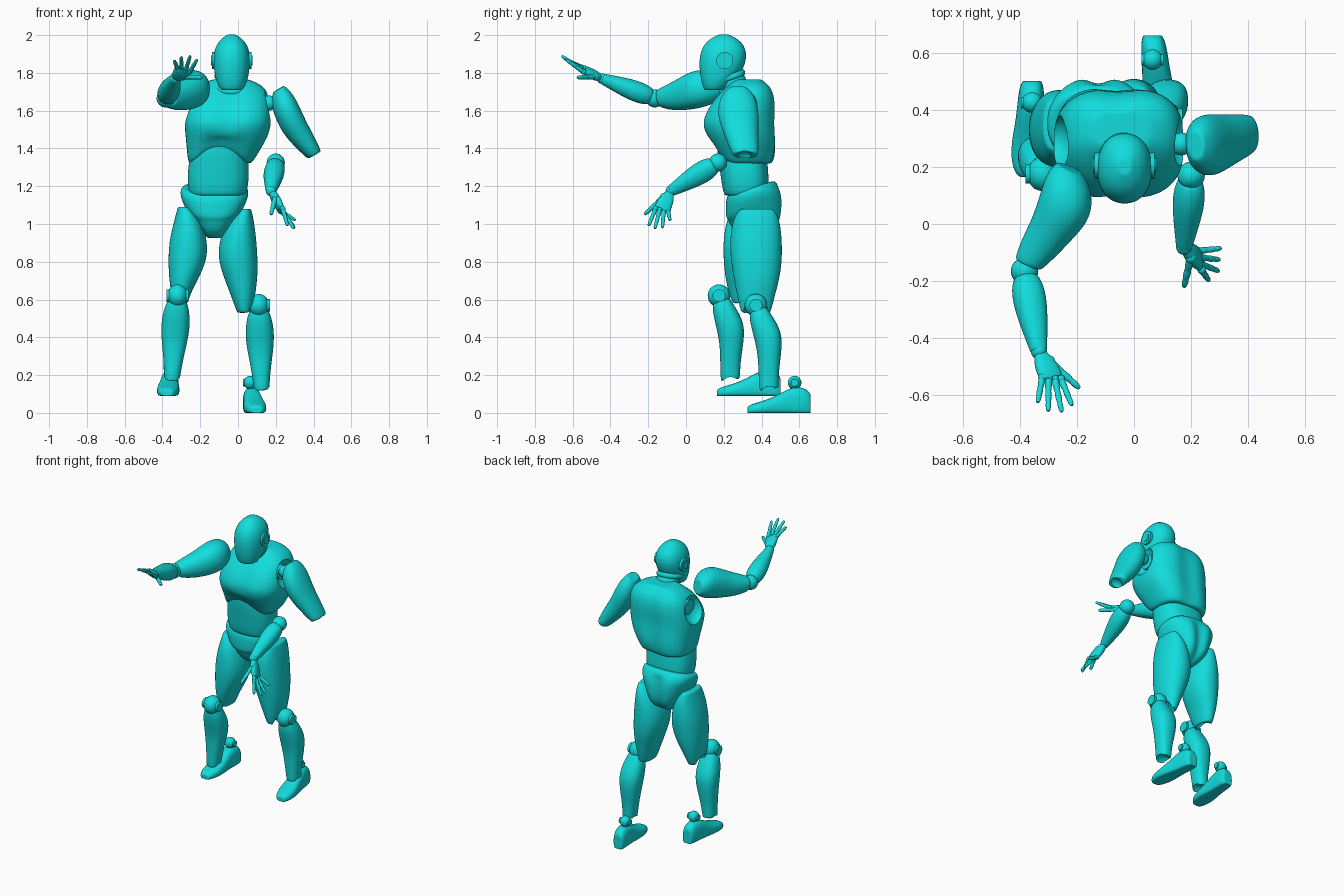
import bpy, bmesh
from math import cos, sin, pi, exp, copysign
from mathutils import Vector as V

cube = bpy.data.objects.get("Cube")
if cube:
    bpy.data.objects.remove(cube, do_unlink=True)

TEAL = (0.006, 0.72, 0.72, 1)
teal = bpy.data.materials.new("teal plastic")
teal.use_nodes = True
teal.diffuse_color = TEAL
teal.node_tree.nodes["Principled BSDF"].inputs["Base Color"].default_value = TEAL


def activate(ob):
    bpy.ops.object.select_all(action='DESELECT')
    ob.select_set(True)
    bpy.context.view_layer.objects.active = ob


def finish(name, bm, subdiv=0, cuts=()):
    """Turn a bmesh into an object, round it, cut joint sockets and shade it."""
    bmesh.ops.recalc_face_normals(bm, faces=bm.faces)
    me = bpy.data.meshes.new(name)
    bm.to_mesh(me)
    bm.free()
    ob = bpy.data.objects.new(name, me)
    bpy.context.collection.objects.link(ob)
    me.materials.append(teal)
    activate(ob)
    if subdiv:
        ob.modifiers.new("round", 'SUBSURF').levels = subdiv
        bpy.ops.object.modifier_apply(modifier="round")
    for cutter in cuts:
        mod = ob.modifiers.new("socket", 'BOOLEAN')
        mod.operation, mod.solver, mod.object = 'DIFFERENCE', 'EXACT', cutter
        activate(ob)
        bpy.ops.object.modifier_apply(modifier="socket")
        bpy.data.objects.remove(cutter, do_unlink=True)
    activate(ob)
    bpy.ops.object.shade_smooth_by_angle(angle=0.7)
    return ob


def loft(name, rows, u=(1, 0, 0), v=(0, 1, 0), power=2.2, sides=16, subdiv=2,
         tweak=None, cuts=()):
    """Skin superellipse rings; each row is x, y, z, radius along u, radius along v."""
    u, v = V(u).normalized(), V(v).normalized()
    bm = bmesh.new()
    first, last = rows[0], rows[-1]
    shrink = lambda r: (*r[:3], r[3] * .85, r[4] * .85)
    rings = []
    for x, y, z, a, b in [shrink(first), *rows, shrink(last)]:
        ring = []
        for i in range(sides):
            t = 2 * pi * i / sides
            c, s = cos(t), sin(t)
            p = V((x, y, z)) + u * a * copysign(abs(c) ** (2 / power), c) \
                + v * b * copysign(abs(s) ** (2 / power), s)
            ring.append(bm.verts.new(tweak(p) if tweak else p))
        rings.append(ring)
    for lo, hi in zip(rings, rings[1:]):
        for i in range(sides):
            j = (i + 1) % sides
            bm.faces.new((lo[i], lo[j], hi[j], hi[i]))
    bm.faces.new(rings[0])
    bm.faces.new(rings[-1])
    return finish(name, bm, subdiv, cuts)


def tube(name, a, b, stations, side, **kw):
    """Loft from a to b; each station is t, side radius, depth radius, depth shift."""
    a, b = V(a), V(b)
    axis = (b - a).normalized()
    v = axis.cross(V(side)).normalized()
    u = v.cross(axis)
    if v.y < 0:
        v = -v
    rows = [(*(a.lerp(b, t) + v * d), p, q) for t, p, q, d in stations]
    return loft(name, rows, u, v, **kw)


def ball(name, c, r, scale=(1, 1, 1)):
    bm = bmesh.new()
    bmesh.ops.create_uvsphere(bm, u_segments=24, v_segments=16, radius=r)
    bmesh.ops.scale(bm, vec=scale, verts=bm.verts)
    bmesh.ops.translate(bm, vec=c, verts=bm.verts)
    return finish(name, bm)


def socket(c, r, scale=(1, 1, 1)):
    ob = ball("socket_cutter", c, r, scale)
    ob.hide_render = True
    return ob


def disc(name, c, r, width):
    """Flat cylinder whose axis runs along x."""
    x, y, z = c
    h = width / 2
    loft(name, [(x - h, y, z, r, r), (x + h, y, z, r, r)], (0, 1, 0), (0, 0, 1),
         power=2, sides=28, subdiv=0)


# Head, ears and neck
HX = -.033
loft("head", [(HX, y, z, a, b) for z, y, a, b in (
    (1.71, .15, .06, .055), (1.75, .165, .083, .085), (1.81, .185, .095, .115),
    (1.87, .195, .1, .128), (1.93, .2, .093, .12), (1.975, .2, .065, .085),
    (2.002, .2, .025, .03))])
for s in (-1, 1):
    disc("ear_disc", (HX + s * .09, .205, 1.865), .045, .03)
    disc("ear_hub", (HX + s * .095, .205, 1.865), .026, .03)
tube("neck", (-.04, .29, 1.66), (HX, .22, 1.82),
     [(0, .085, .08, 0), (.4, .075, .07, 0), (1, .07, .065, 0)], (1, 0, 0))
for t in (0, .06):
    tube("neck_collar", (-.04, .265 - t / 2, 1.705 + t), (-.038, .255 - t / 2, 1.735 + t),
         [(0, .083, .085, 0), (.5, .09, .09, 0), (1, .083, .085, 0)], (1, 0, 0))


# Chest shell with front arch, breast groove and shoulder sockets
def shape_chest(p):
    front = min(1, max(0, (.29 - p.y) / .17))
    low = min(1, max(0, (1.47 - p.z) / .15))
    p.z += .15 * front ** 1.5 * low * max(0, 1 - ((p.x + .1) / .17) ** 2)
    p.y += .02 * front * exp(-((p.x + .05) / .03) ** 2) * (p.z > 1.5)
    if p.y > .4:
        p.y -= .02 * exp(-((p.x + .06) / .04) ** 2)
    return p


loft("chest", [(x, y, z, a, b) for z, x, y, a, b in (
    (1.32, -.095, .315, .17, .15), (1.38, -.08, .31, .19, .17),
    (1.45, -.062, .295, .215, .185), (1.51, -.055, .28, .228, .195),
    (1.56, -.052, .28, .23, .195), (1.63, -.047, .3, .222, .178),
    (1.69, -.043, .32, .205, .15), (1.735, -.04, .335, .17, .11),
    (1.765, -.04, .33, .1, .075))], power=2.7, sides=28, tweak=shape_chest,
    cuts=[socket((-.045 + s * .235, .29, 1.625), .095, (.8, 1, 1.1)) for s in (-1, 1)])
for s in (-1, 1):
    disc("shoulder_socket_plate", (-.045 + s * .16, .29, 1.625), .05, .05)
ball("left_shoulder_peg", (.165, .28, 1.64), .04)

# Abdomen
loft("abdomen", [(x, y, z, a, b) for z, x, y, a, b in (
    (1.15, -.108, .315, .15, .115), (1.21, -.106, .315, .165, .128),
    (1.3, -.103, .305, .165, .13), (1.4, -.1, .295, .15, .135),
    (1.47, -.1, .295, .12, .125))], power=2.5)


# Pelvis
def shape_pelvis(p):
    if p.y > .42:
        p.y -= .035 * exp(-((p.x + .125) / .03) ** 2) * (p.z < 1.14)
    if p.z > 1.05:
        p.z += .3 * (p.y - .37)
    return p


loft("pelvis", [(-.125, y, z, a, b) for z, y, a, b in (
    (.925, .35, .035, .05), (.965, .365, .08, .12), (1.02, .37, .115, .145),
    (1.08, .365, .15, .155), (1.135, .36, .175, .15), (1.17, .35, .183, .14),
    (1.2, .345, .175, .125))], power=2.4, sides=24, tweak=shape_pelvis)

# Thighs with knee notches
loft("left_thigh", [(x, y, z, a, b) for z, x, y, a, b in (
    (1.08, .04, .375, .03, .09), (1.03, .018, .372, .065, .125),
    (.93, 0, .37, .098, .14), (.82, -.002, .372, .108, .14),
    (.72, .014, .375, .092, .125), (.62, .027, .37, .065, .102),
    (.53, .034, .37, .04, .08))], cuts=[socket((.06, .37, .535), .065)])
loft("right_thigh", [(x, y, z, a, b) for z, x, y, a, b in (
    (1.09, -.285, .345, .035, .09), (1.03, -.265, .34, .07, .125),
    (.93, -.263, .335, .1, .14), (.82, -.265, .33, .107, .135),
    (.72, -.285, .325, .082, .12), (.65, -.3, .32, .058, .1),
    (.58, -.305, .32, .038, .075))], cuts=[socket((-.33, .31, .58), .06)])

# Lower legs and feet
SHIN = [(.04, .045, .045, .01), (.15, .067, .062, .015), (.35, .079, .077, .038),
        (.55, .07, .066, .036), (.82, .048, .054, .01), (1, .043, .053, 0)]
for side, knee, shin_end, ankle, toe in (
        ("left", (.11, .37, .57), (.125, .44, .125), (.065, .575, .16), (.1, .325, 0)),
        ("right", (-.32, .175, .62), (-.35, .235, .175), (-.357, .425, .25), (-.375, .165, .09))):
    tube(side + "_shin", knee, shin_end, SHIN, (1, 0, 0), power=2.4,
         cuts=[socket(V(shin_end) - V((0, 0, .02)), .045, (1.5, 1, 1))])
    ball(side + "_knee_ball", knee, .06, (.9, 1, 1))
    disc(side + "_knee_pin", knee, .034, .118)
    ball(side + "_ankle_ball", ankle, .036)
    disc(side + "_ankle_pin", ankle, .02, .076)
    floor = toe[2]
    heel = V((ankle[0], toe[1] + .335, floor))

    def flat_sole(p):
        p.z = max(p.z, floor)
        return p

    # stations run heel to toe: fraction, half width, height
    loft(side + "_foot", [(*(heel.lerp(V(toe), t) + V((0, 0, h * .4))), w, h * .6)
                          for t, w, h in ((0, .034, .1), (.08, .045, .135), (.28, .048, .14),
                                          (.45, .052, .11), (.65, .062, .075),
                                          (.85, .058, .055), (.97, .04, .042), (1, .025, .03))],
         (1, 0, 0), (0, 0, 1), power=2.6, tweak=flat_sole)

# Upper arms
loft("right_upper_arm", [(-.225, .195, 1.73, .05, .05), (-.225, .145, 1.73, .09, .09),
                         (-.24, .06, 1.715, .1, .105), (-.28, -.01, 1.69, .083, .09),
                         (-.33, -.08, 1.67, .07, .072), (-.37, -.14, 1.665, .052, .05)],
     (.9, -.4, 0), (-.08, -.17, 1), cuts=[socket((-.39, -.17, 1.665), .05)])
loft("left_upper_arm", [(.215, .275, 1.715, .035, .055), (.23, .275, 1.665, .065, .098),
                        (.262, .275, 1.59, .073, .113), (.3, .285, 1.51, .07, .1),
                        (.35, .3, 1.44, .06, .085), (.405, .315, 1.365, .042, .07)],
     (.85, 0, .5), (-.05, 1, 0), cuts=[socket((.42, .31, 1.335), .055, (1, .85, 1))])

# Forearms and hands
FOREARM = [(.08, .043, .043, 0), (.2, .058, .054, 0), (.42, .06, .056, 0),
           (.7, .047, .043, 0), (.92, .034, .032, 0), (1, .03, .028, 0)]


def finger(name, base, tip, across, r=.0135):
    """Tapered finger pinched at its two joints."""
    stations = [(t, r * k, r * k, 0) for t, k in (
        (0, 1), (.34, .95), (.4, .7), (.46, .92), (.68, .85), (.73, .62), (.78, .82),
        (.93, .7), (1, .4))]
    tube(name, base, tip, stations, across, sides=8, subdiv=1)


def arm_end(side, elbow, wrist, knuckle, across, tips, thumb):
    across, wrist, knuckle = V(across), V(wrist), V(knuckle)
    ball(side + "_elbow_ball", elbow, .048)
    tube(side + "_forearm", elbow, wrist, FOREARM, across)
    ball(side + "_wrist_ball", wrist, .028)
    tube(side + "_palm", wrist, knuckle,
         [(.1, .022, .018, 0), (.35, .036, .024, 0), (.75, .045, .022, 0), (1, .042, .015, 0)],
         across, power=2.6)
    for i, tip in enumerate(tips):
        root = knuckle + across.normalized() * (i - 1.5) * .023
        ball(side + "_knuckle", root, .0145)
        finger(side + "_finger", root, tip, across)
    root = wrist.lerp(knuckle, .35) + across.normalized() * .022 * thumb[1]
    ball(side + "_thumb_base", root, .02)
    finger(side + "_thumb", root, thumb[0], across, .016)


arm_end("right", (-.383, -.165, 1.665), (-.333, -.445, 1.77), (-.288, -.54, 1.815), (1, -.1, -.3),
        [(-.337, -.625, 1.865), (-.3, -.655, 1.885), (-.253, -.658, 1.89), (-.217, -.635, 1.87)],
        ((-.19, -.575, 1.775), 1))
arm_end("left", (.2, .17, 1.325), (.175, -.08, 1.175), (.23, -.128, 1.075), (.2, -1, .2),
        [(.305, -.085, 1.02), (.3, -.125, .98), (.297, -.165, .975), (.262, -.198, .99)],
        ((.175, -.22, 1.05), 1))
